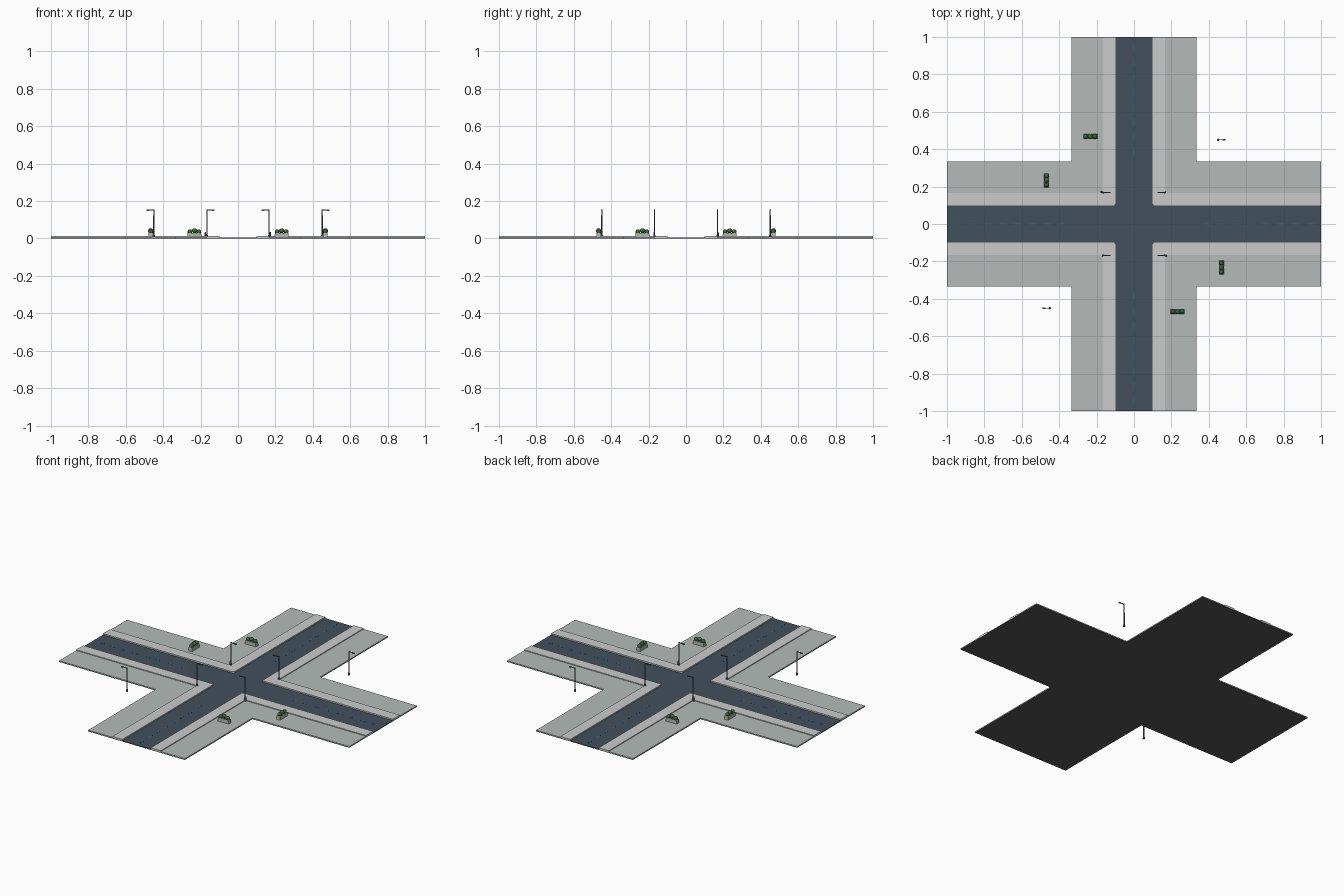
import bpy, bmesh, math
from mathutils import Matrix, Vector

if "Cube" in bpy.data.objects:
    bpy.data.objects.remove(bpy.data.objects["Cube"])


def material(name, color):
    m = bpy.data.materials.new(name)
    m.diffuse_color = (*color, 1)
    m.use_nodes = True
    m.node_tree.nodes["Principled BSDF"].inputs["Base Color"].default_value = m.diffuse_color
    return m


DARK = material("dark_base", (0.09, 0.09, 0.09))
ASPHALT = material("asphalt", (0.055, 0.08, 0.11))
PAVING = material("paving", (0.56, 0.58, 0.57))
PLOT = material("plot_grey", (0.46, 0.50, 0.49))
METAL = material("lamp_metal", (0.10, 0.11, 0.11))
GLASS = material("lamp_glass", (0.7, 0.68, 0.55))
STONE = material("planter_stone", (0.45, 0.45, 0.42))
LEAF = material("leaf", (0.06, 0.19, 0.07))
BLUE = material("marking_blue", (0.03, 0.14, 0.22))


def finish(bm, name, mat, loc=(0, 0, 0), rot=0):
    bmesh.ops.recalc_face_normals(bm, faces=bm.faces)
    me = bpy.data.meshes.new(name)
    bm.to_mesh(me)
    bm.free()
    me.materials.append(mat)
    ob = bpy.data.objects.new(name, me)
    ob.location = loc
    ob.rotation_euler.z = rot
    bpy.context.collection.objects.link(ob)
    return ob


def prism(name, pts, z0, z1, mat):
    bm = bmesh.new()
    f = bm.faces.new([bm.verts.new((x, y, z0)) for x, y in pts])
    r = bmesh.ops.extrude_face_region(bm, geom=[f], use_keep_orig=True)
    vs = [g for g in r["geom"] if isinstance(g, bmesh.types.BMVert)]
    bmesh.ops.translate(bm, verts=vs, vec=(0, 0, z1 - z0))
    return finish(bm, name, mat)


def add_box(bm, size, at):
    bmesh.ops.create_cube(bm, size=1, matrix=Matrix.Translation(at) @ Matrix.Diagonal((*size, 1)))


def add_cyl(bm, r1, r2, z0, z1, x=0, y=0, n=8):
    bmesh.ops.create_cone(bm, cap_ends=True, segments=n, radius1=r1, radius2=r2, depth=z1 - z0,
                          matrix=Matrix.Translation((x, y, (z0 + z1) / 2)))


def cross(w):
    return [(-w, -1), (w, -1), (w, -w), (1, -w), (1, w), (w, w),
            (w, 1), (-w, 1), (-w, w), (-1, w), (-1, -w), (-w, -w)]


R, S, W = 0.098, 0.167, 0.3335      # half widths: road, kerb strip, whole street
ROAD_Z, PLOT_Z, WALK_Z = 0.005, 0.008, 0.013

# Ground slab and crossing roads
prism("ground_slab", cross(W), 0, 0.003, DARK)
prism("road_crossing", cross(R), 0.003, ROAD_Z, ASPHALT)

# Raised pavements with rounded inner corners, and lower plots, in each quadrant
fillet = [(R + 0.014 * (1 - math.sin(a)), R + 0.014 * (1 - math.cos(a)))
          for a in [math.pi / 2 * i / 4 for i in range(4, -1, -1)]]
walk = [(1, R), (1, S), (S, S), (S, 1), (R, 1)] + fillet
plot = [(1, S), (1, W), (W, W), (W, 1), (S, 1), (S, S)]
for sx in (-1, 1):
    for sy in (-1, 1):
        prism("pavement", [(x * sx, y * sy) for x, y in walk], 0.003, WALK_Z, PAVING)
        prism("plot", [(x * sx, y * sy) for x, y in plot], 0.003, PLOT_Z, PLOT)

# Dashed centre lines on the four arms
bm = bmesh.new()
for k in range(4):
    turn = Matrix.Rotation(k * math.pi / 2, 3, "Z")
    for i in range(8):
        at = turn @ Vector((0.385 + i * 0.08, 0, ROAD_Z + 0.0003))
        size = (0.04, 0.007, 0.0006) if k % 2 == 0 else (0.007, 0.04, 0.0006)
        add_box(bm, size, at)
finish(bm, "lane_dashes", BLUE)


# Street lamps with a sideways arm
def lamp(x, y, z, rot):
    bm = bmesh.new()
    add_cyl(bm, 0.0065, 0.0055, 0, 0.012)
    add_cyl(bm, 0.0035, 0.003, 0.012, 0.156 - z)
    add_box(bm, (0.036, 0.004, 0.004), (0.017, 0, 0.153 - z))
    add_box(bm, (0.016, 0.007, 0.005), (0.032, 0, 0.152 - z))
    finish(bm, "street_lamp", METAL, (x, y, z), rot)
    bm = bmesh.new()
    add_box(bm, (0.012, 0.005, 0.002), (0.032, 0, 0.1487 - z))
    finish(bm, "lamp_light", GLASS, (x, y, z), rot)


for sx in (-1, 1):
    for sy in (-1, 1):
        lamp(sx * 0.166, sy * 0.168, PLOT_Z, math.pi if sx > 0 else 0)
    lamp(sx * 0.45, sx * 0.45, PLOT_Z, 0 if sx > 0 else math.pi)

# Small bollards beside two lamps
for x, y, mat in ((-0.174, 0.171, METAL), (0.172, -0.17, BLUE)):
    bm = bmesh.new()
    add_cyl(bm, 0.005, 0.004, 0, 0.023)
    add_cyl(bm, 0.005, 0.002, 0.023, 0.028)
    finish(bm, "bollard", mat, (x, y, PLOT_Z))


# Planters with three round bushes
def planter(x, y, rot):
    bm = bmesh.new()
    add_box(bm, (0.076, 0.026, 0.022), (0, 0, 0.011))
    for v in bm.verts:
        if v.co.z > 0.015:
            v.co.x *= 0.94
            v.co.y *= 0.9
    finish(bm, "planter_box", STONE, (x, y, PLOT_Z), rot)
    bm = bmesh.new()
    for dx, r, h in ((-0.024, 0.013, 0.028), (0, 0.014, 0.033), (0.024, 0.013, 0.028)):
        bmesh.ops.create_icosphere(bm, subdivisions=2, radius=r,
                                   matrix=Matrix.Translation((dx, 0, h)))
    finish(bm, "planter_bushes", LEAF, (x, y, PLOT_Z), rot)


for s in (-1, 1):
    planter(s * 0.233, -s * 0.467, 0)
    planter(s * 0.467, -s * 0.233, math.pi / 2)
